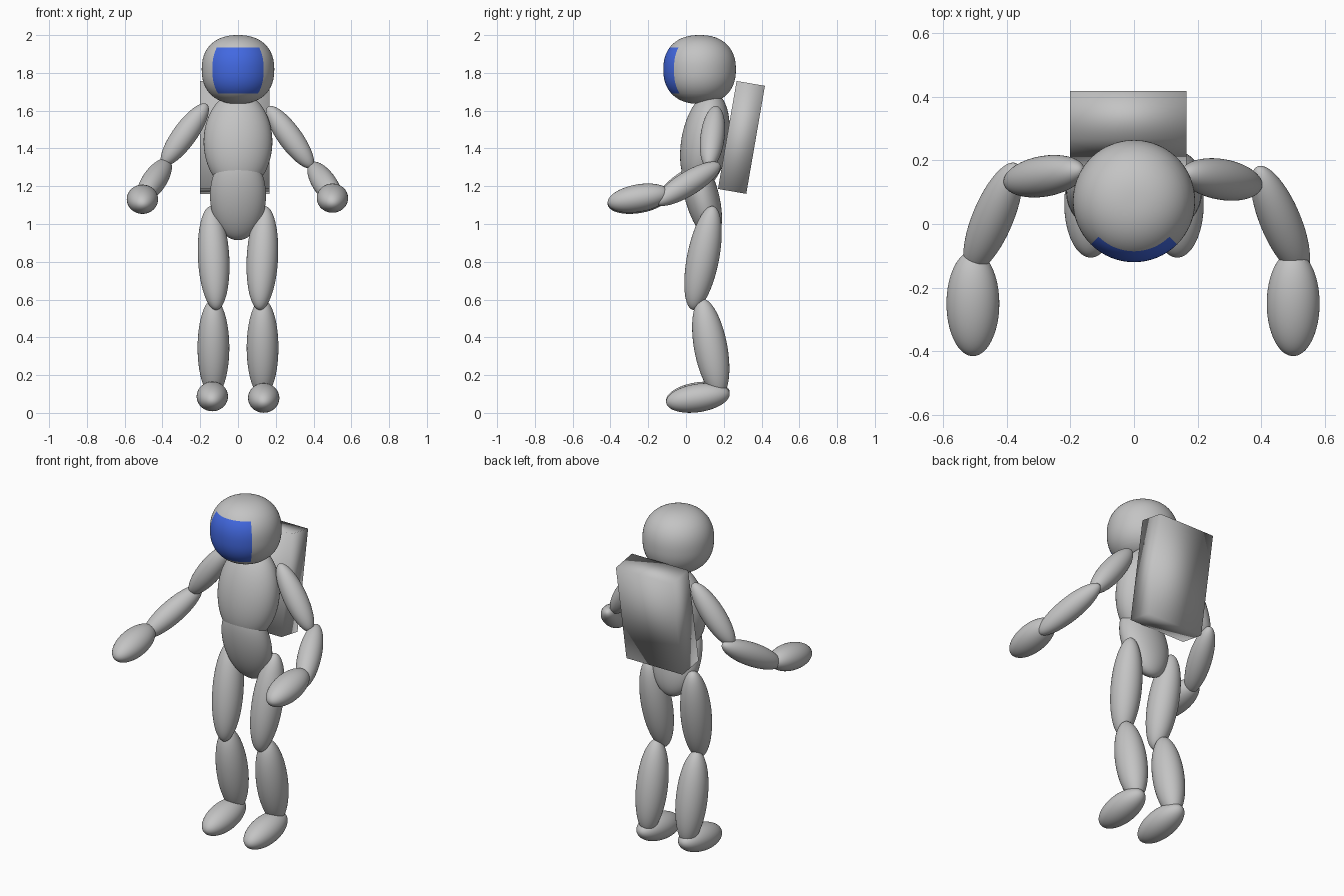
import bpy, bmesh, math
from mathutils import Vector, Matrix

if "Cube" in bpy.data.objects:
    bpy.data.objects.remove(bpy.data.objects["Cube"])


def material(name, rgb):
    m = bpy.data.materials.new(name)
    m.diffuse_color = (*rgb, 1)
    m.use_nodes = True
    m.node_tree.nodes["Principled BSDF"].inputs["Base Color"].default_value = m.diffuse_color
    return m


SUIT = material("suit grey", (0.55, 0.55, 0.55))
BLUE = material("visor blue", (0.055, 0.14, 0.75))


def finish(name, bm, mats):
    for f in bm.faces:
        f.smooth = True
    me = bpy.data.meshes.new(name)
    bm.to_mesh(me)
    bm.free()
    for m in mats:
        me.materials.append(m)
    ob = bpy.data.objects.new(name, me)
    bpy.context.collection.objects.link(ob)
    return ob


def ellipsoid(name, centre, axis, half_len, width, depth):
    """Ellipsoid with its long axis along 'axis' and its width close to world x."""
    z = Vector(axis).normalized()
    x = Vector((1, 0, 0))
    x = (x - z * x.dot(z)).normalized()
    y = z.cross(x)
    rot = Matrix((x, y, z)).transposed().to_4x4()
    mat = Matrix.Translation(centre) @ rot @ Matrix.Diagonal((width, depth, half_len, 1))
    bm = bmesh.new()
    bmesh.ops.create_uvsphere(bm, u_segments=48, v_segments=32, radius=1, matrix=mat)
    return finish(name, bm, [SUIT])


# helmet: slightly boxy ellipsoid, with the visor as coloured faces
HC, HR, HZ, POW = Vector((0, 0.072, 1.818)), 0.192, 0.182, 2.3
bm = bmesh.new()
bmesh.ops.create_uvsphere(bm, u_segments=64, v_segments=48, radius=1)
for v in bm.verts:
    r = max(0, 1 - min(1, abs(v.co.z)) ** POW) ** (1 / POW)
    flat = Vector((v.co.x, v.co.y, 0))
    flat = flat.normalized() * r * HR if flat.length > 1e-4 else Vector()
    v.co = HC + flat + Vector((0, 0, v.co.z * HZ))
VIS_LO, VIS_HI = 1.69, 1.935
for z in (VIS_LO, VIS_HI):
    bmesh.ops.bisect_plane(bm, geom=bm.verts[:] + bm.edges[:] + bm.faces[:],
                           plane_co=(0, 0, z), plane_no=(0, 0, 1))
for f in bm.faces:
    c = f.calc_center_median() - HC
    if VIS_LO < c.z + HC.z < VIS_HI and -c.y > abs(c.x):
        f.material_index = 1
finish("helmet", bm, [SUIT, BLUE])

# body
ellipsoid("torso", (0, 0.10, 1.435), (0, 0.174, 0.985), 0.265, 0.182, 0.125)
ellipsoid("pelvis", (0, 0.083, 1.15), (0, -0.26, 0.966), 0.243, 0.148, 0.09)

# backpack, leaning back with the torso
bm = bmesh.new()
bmesh.ops.create_cube(bm, size=1, matrix=Matrix.Translation((-0.018, 0.2935, 1.4585))
                      @ Matrix.Rotation(math.radians(-9.8), 4, 'X')
                      @ Matrix.Diagonal((0.367, 0.152, 0.58, 1)))
finish("backpack", bm, [SUIT])

# arms: the two sides are posed a little differently
ARMS = {
    "left": (-1, (-0.282, 0.15, 1.473), (-0.443, 0.02, 1.23), (-0.506, -0.25, 1.131)),
    "right": (1, (0.275, 0.14, 1.46), (0.46, 0.01, 1.213), (0.5, -0.25, 1.137)),
}
for side, (s, upper, fore, hand) in ARMS.items():
    ellipsoid(side + "_upper_arm", upper, (s * 0.58, -0.1, -0.80), 0.2, 0.064, 0.064)
    ellipsoid(side + "_forearm", fore, (s * 0.336, -0.8, -0.49), 0.21, 0.064, 0.064)
    ellipsoid(side + "_hand", hand, (0, -0.985, -0.17), 0.167, 0.083, 0.073)

# legs
for side, s, foot_z in (("left", -1, 0.087), ("right", 1, 0.079)):
    ellipsoid(side + "_thigh", (s * 0.129, 0.09, 0.82), (s * 0.05, 0.19, 0.98), 0.28, 0.083, 0.085)
    ellipsoid(side + "_shin", (s * 0.13, 0.131, 0.345), (0, -0.18, 0.983), 0.262, 0.084, 0.088)
    ellipsoid(side + "_foot", (s * 0.136, 0.063, foot_z), (0, 0.988, 0.15), 0.17, 0.083, 0.075)
